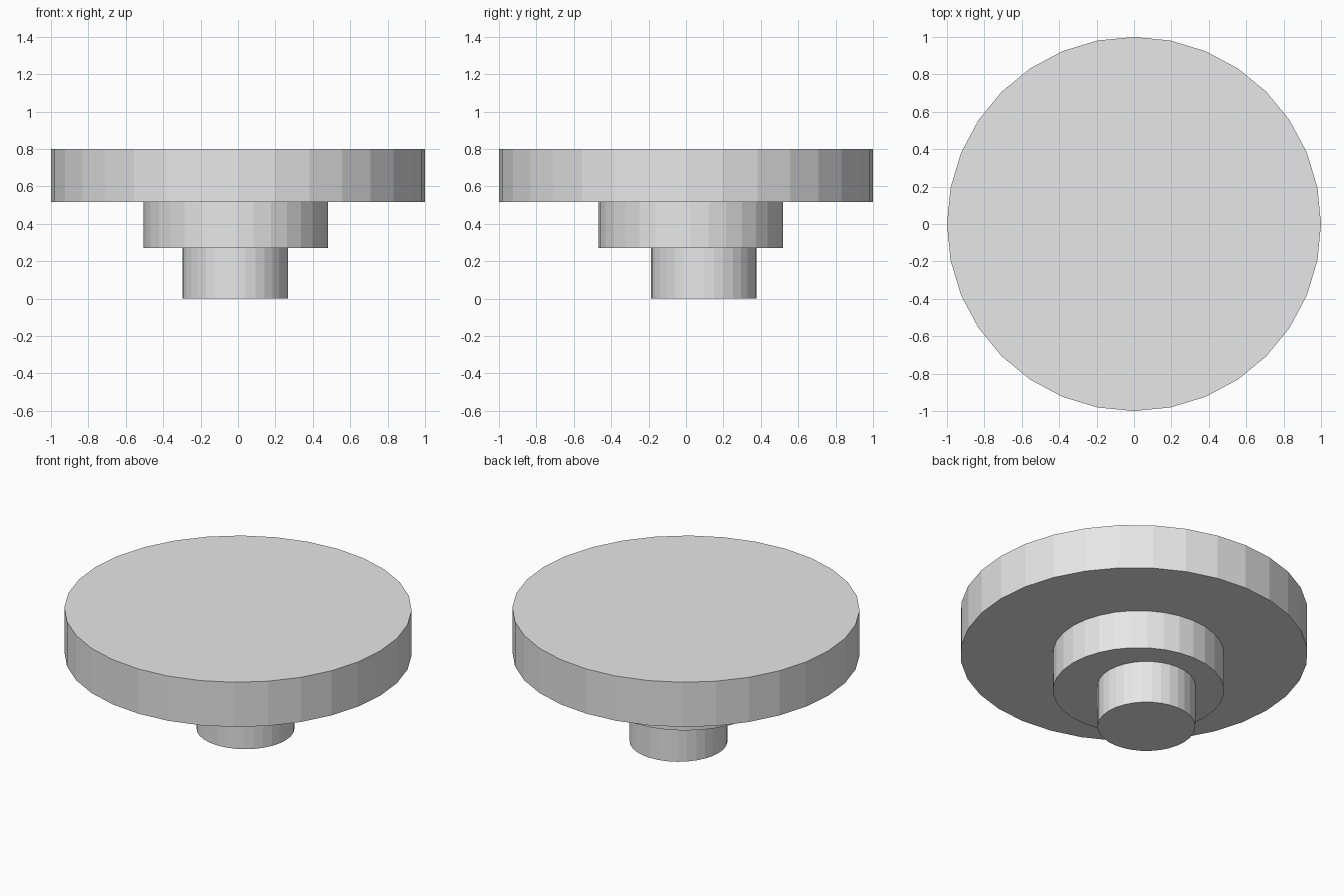
import bpy

# Remove the default object
cube = bpy.data.objects.get("Cube")
if cube:
    bpy.data.objects.remove(cube, do_unlink=True)

# Single light grey material
grey = bpy.data.materials.new("light_grey")
grey.use_nodes = True
colour = (0.8, 0.8, 0.8, 1)
grey.diffuse_color = colour
grey.node_tree.nodes["Principled BSDF"].inputs["Base Color"].default_value = colour


def disc(name, x, y, radius, bottom, top):
    """Flat-shaded 32-sided cylinder between two heights."""
    bpy.ops.mesh.primitive_cylinder_add(
        vertices=32, radius=radius, depth=top - bottom,
        location=(x, y, (bottom + top) / 2))
    part = bpy.context.object
    part.name = name
    part.data.materials.append(grey)


# Wide top plate, then two slightly off-centre steps below it
disc("top_plate", 0, 0, 1, 0.516, 0.8)
disc("middle_step", -0.012, 0.025, 0.493, 0.27, 0.516)
disc("base_foot", -0.014, 0.095, 0.282, 0, 0.27)
